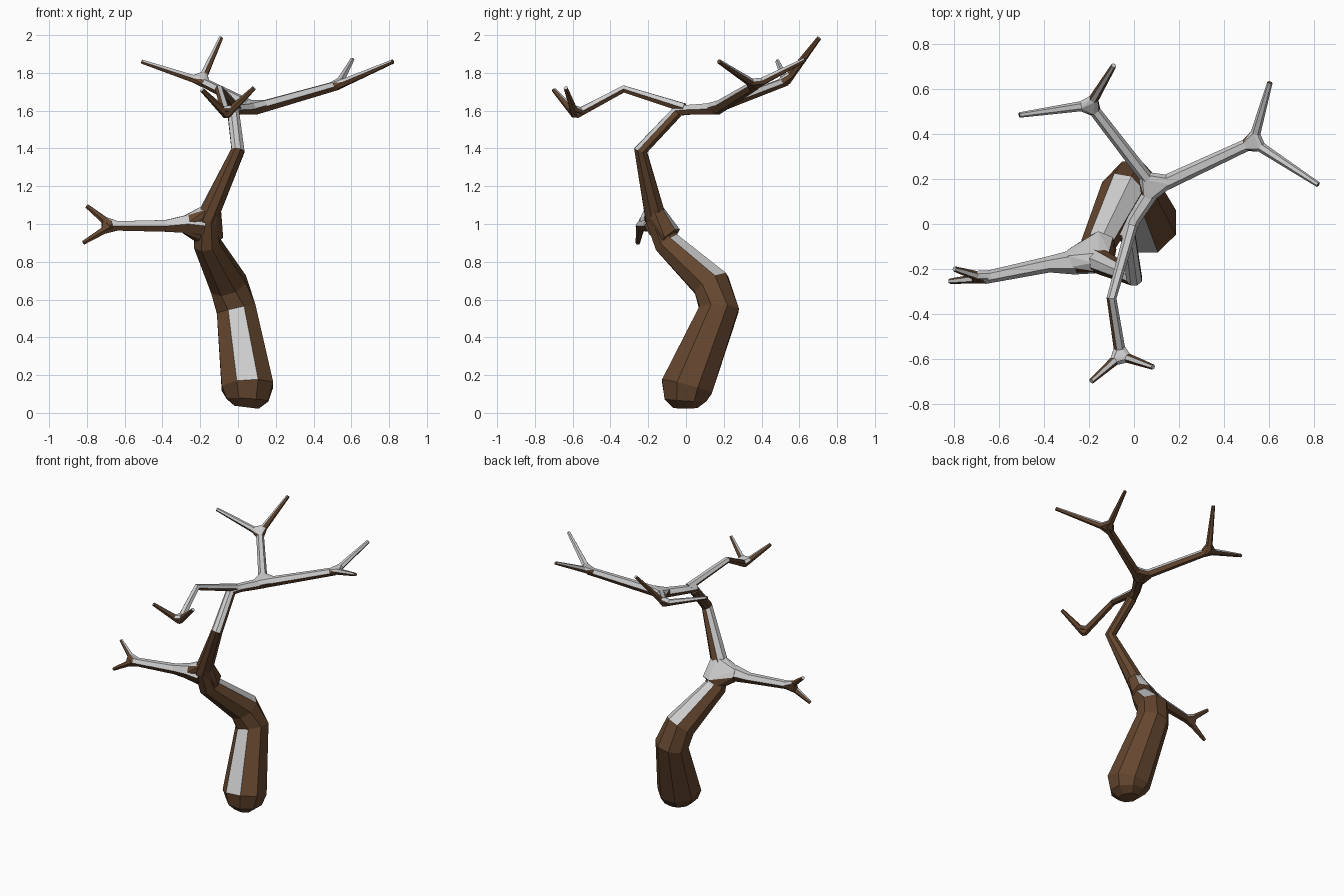
import bpy, bmesh, math
from mathutils import Vector as V

if "Cube" in bpy.data.objects:
    bpy.data.objects.remove(bpy.data.objects["Cube"])


def material(name, col):
    m = bpy.data.materials.new(name)
    m.diffuse_color = col
    m.use_nodes = True
    m.node_tree.nodes["Principled BSDF"].inputs["Base Color"].default_value = m.diffuse_color
    return m


BARK = material("bark", (0.13, 0.062, 0.028, 1))
SNOW = material("snow", (0.8, 0.8, 0.8, 1))


def ring(p, t, r, n, ref):
    """n points around p, perpendicular to t, with a flat side facing up."""
    t = t.normalized()
    u = (ref - t * t.dot(ref)).normalized() if ref.x else t.cross(ref).normalized()
    v = t.cross(u) if ref.x else u.cross(t)
    a0 = math.pi / 2 - math.pi / n
    return [p + r * (math.cos(a0 + 2 * math.pi * i / n) * u +
                     math.sin(a0 + 2 * math.pi * i / n) * v) for i in range(n)]


def finish(name, bm):
    """Flat-shaded object, snow on the faces that look up."""
    bmesh.ops.recalc_face_normals(bm, faces=bm.faces)
    bm.normal_update()
    for f in bm.faces:
        f.material_index = int(f.normal.z > 0.45)
    me = bpy.data.meshes.new(name)
    bm.to_mesh(me)
    bm.free()
    me.materials.append(BARK)
    me.materials.append(SNOW)
    bpy.context.collection.objects.link(bpy.data.objects.new(name, me))


def limb(name, path, n=6, ref=V((0, 0, 1))):
    """Tapered tube through (x, y, z, radius) points."""
    pts = [V(p[:3]) for p in path]
    bm = bmesh.new()
    rings = []
    for i, p in enumerate(pts):
        t = V()
        if i:
            t += (p - pts[i - 1]).normalized()
        if i < len(pts) - 1:
            t += (pts[i + 1] - p).normalized()
        rings.append([bm.verts.new(c) for c in ring(p, t, path[i][3], n, ref)])
    for a, b in zip(rings, rings[1:]):
        for i in range(n):
            j = (i + 1) % n
            bm.faces.new((a[i], a[j], b[j], b[i]))
    bm.faces.new(rings[0])
    bm.faces.new(rings[-1])
    finish(name, bm)


def joint(name, p, arms):
    """Webbed fork: hull of short rings (target, distance, radius)."""
    bm = bmesh.new()
    for target, d, r in arms:
        t = (V(target) - V(p)).normalized()
        for c in ring(V(p) + t * d, t, r, 6, V((0, 0, 1))):
            bm.verts.new(c)
    res = bmesh.ops.convex_hull(bm, input=bm.verts)
    junk = [v for v in res["geom_interior"] + res["geom_unused"]
            if isinstance(v, bmesh.types.BMVert)]
    bmesh.ops.delete(bm, geom=list(set(junk)), context='VERTS')
    finish(name, bm)


# trunk with rounded foot
limb("trunk", [(0.045, -0.003, 0.03, 0.07), (0.05, -0.003, 0.07, 0.12),
               (0.05, 0.005, 0.14, 0.148), (-0.01, 0.175, 0.55, 0.113),
               (-0.05, 0.135, 0.68, 0.105), (-0.165, -0.10, 0.90, 0.075),
               (-0.165, -0.16, 1.03, 0.06), (0.0, -0.24, 1.39, 0.038),
               (-0.025, -0.05, 1.59, 0.033)], 8, V((1, 0, 0)))

# main limbs: path from trunk to fork, then the two twig tips
limbs = {
    "left": ([(-0.18, -0.16, 0.99, 0.06), (-0.27, -0.17, 1.0, 0.055),
              (-0.38, -0.18, 0.99, 0.036), (-0.67, -0.24, 0.99, 0.028)],
             [(-0.80, -0.20, 1.095), (-0.82, -0.255, 0.90)]),
    "front": ([(-0.01, -0.01, 1.615, 0.027), (-0.10, -0.33, 1.715, 0.022),
               (-0.06, -0.585, 1.58, 0.026)],
              [(-0.19, -0.70, 1.71), (0.085, -0.637, 1.72)]),
    "back": ([(0.09, 0.16, 1.615, 0.03), (-0.195, 0.53, 1.755, 0.025)],
             [(-0.51, 0.485, 1.86), (-0.09, 0.705, 1.985)]),
    "right": ([(0.09, 0.16, 1.61, 0.035), (0.53, 0.365, 1.735, 0.027)],
              [(0.82, 0.175, 1.86), (0.605, 0.63, 1.87)]),
}
for name, (path, tips) in limbs.items():
    limb(name + "_branch", path)
    fork = path[-1][:3]
    for k, tip in enumerate(tips):
        limb(f"{name}_twig_{k + 1}", [(*fork, 0.024), (*tip, 0.012)])
    joint(name + "_fork", fork,
          [(path[-2][:3], 0.04, 0.026)] + [(t, 0.05, 0.021) for t in tips])

# crown: link between the trunk top and the two rear branches
limb("crown_branch", [(-0.035, -0.06, 1.60, 0.032), (0.0, 0.02, 1.605, 0.03),
                      (0.09, 0.16, 1.61, 0.036)])
joint("crown_fork", (0.085, 0.16, 1.612),
      [((-0.02, 0, 1.605), 0.05, 0.032), ((-0.195, 0.53, 1.755), 0.07, 0.028),
       ((0.53, 0.365, 1.735), 0.08, 0.03)])
joint("trunk_fork", (-0.17, -0.15, 1.0),
      [((-0.05, 0.135, 0.68), 0.10, 0.07), ((0, -0.24, 1.39), 0.09, 0.05),
       ((-0.38, -0.18, 0.99), 0.12, 0.052)])
